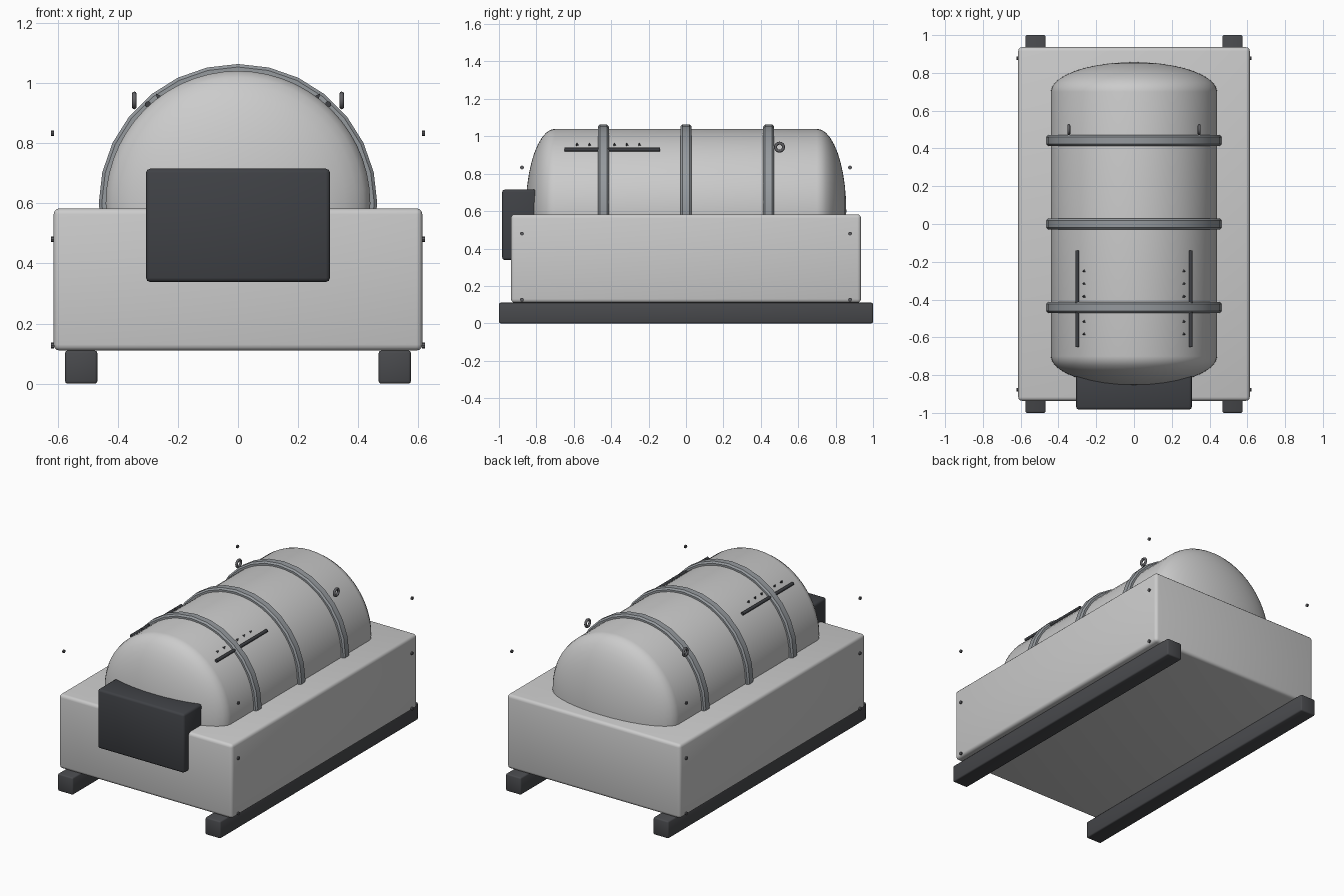
import bpy, bmesh, math
from mathutils import Matrix

if "Cube" in bpy.data.objects:
    bpy.data.objects.remove(bpy.data.objects["Cube"])


def material(name, rgb):
    m = bpy.data.materials.new(name)
    m.diffuse_color = (*rgb, 1)
    m.use_nodes = True
    m.node_tree.nodes["Principled BSDF"].inputs["Base Color"].default_value = m.diffuse_color
    return m


DARK = material("dark_paint", (0.05, 0.053, 0.06))
SKID = material("skid_paint", (0.065, 0.067, 0.073))
STEEL = material("band_steel", (0.3, 0.32, 0.34))
BOLT = material("bolt_steel", (0.12, 0.12, 0.13))


def finish(obj, name, mat=None, angle=35):
    obj.name = name
    if mat:
        obj.data.materials.append(mat)
    bpy.ops.object.select_all(action='DESELECT')
    obj.select_set(True)
    bpy.context.view_layer.objects.active = obj
    bpy.ops.object.shade_smooth_by_angle(angle=math.radians(angle))
    return obj


def box(name, lo, hi, bevel, mat=None, segments=2):
    bm = bmesh.new()
    bmesh.ops.create_cube(bm, size=1)
    for v in bm.verts:
        v.co = [(a + b) / 2 + c * (b - a) for a, b, c in zip(lo, hi, v.co)]
    bmesh.ops.bevel(bm, geom=bm.edges[:], offset=bevel, segments=segments,
                    profile=0.5, affect='EDGES')
    me = bpy.data.meshes.new(name)
    bm.to_mesh(me)
    bm.free()
    obj = bpy.data.objects.new(name, me)
    bpy.context.collection.objects.link(obj)
    return finish(obj, name, mat, 50)


def lathe(name, profile, closed, mat=None, sides=28, angle=35):
    """Spin (radius, y) points around the tank axis."""
    bm = bmesh.new()
    vs = [bm.verts.new((0, y, AXIS_Z + r)) for r, y in profile]
    es = [bm.edges.new(p) for p in zip(vs, vs[1:])]
    if closed:
        es.append(bm.edges.new((vs[-1], vs[0])))
    bmesh.ops.spin(bm, geom=vs + es, cent=(0, 0, AXIS_Z), axis=(0, 1, 0),
                   angle=math.tau, steps=sides, use_duplicate=False)
    bmesh.ops.remove_doubles(bm, verts=bm.verts[:], dist=1e-5)
    bmesh.ops.recalc_face_normals(bm, faces=bm.faces[:])
    me = bpy.data.meshes.new(name)
    bm.to_mesh(me)
    bm.free()
    obj = bpy.data.objects.new(name, me)
    bpy.context.collection.objects.link(obj)
    return finish(obj, name, mat, angle)


AXIS_Z, RADIUS = 0.6, 0.44

# Housing and front control box
box("housing", (-0.613, -0.936, 0.11), (0.613, 0.936, 0.583), 0.02, segments=3)
box("control_box", (-0.306, -0.983, 0.338), (0.306, -0.76, 0.715), 0.014, DARK)

# Tank with elliptical ends
cap = [(RADIUS * math.cos(t), 0.70 + 0.157 * math.sin(t))
       for t in (i * math.pi / 20 for i in range(11))]
lathe("tank", [(r, -y) for r, y in reversed(cap)] + cap, False, sides=56, angle=40)

# Straps around the tank
for i, y in enumerate((-0.442, 0, 0.442)):
    h, c = 0.029, 0.01
    lathe(f"strap_{i}", [(0.43, y - h), (0.463 - c, y - h), (0.463, y - h + c),
                         (0.463, y + h - c), (0.463 - c, y + h), (0.43, y + h)],
          True, STEEL, angle=30)

for side, s in (("left", -1), ("right", 1)):
    # Base skid
    x = s * 0.5215
    box(f"{side}_skid", (x - 0.0535, -1, 0), (x + 0.0535, 1, 0.11), 0.008, SKID)

    # Gauge rod with a row of small pointers
    bpy.ops.mesh.primitive_cylinder_add(vertices=12, radius=0.01, depth=0.51,
                                        location=(s * 0.30, -0.395, 0.929),
                                        rotation=(math.pi / 2, 0, 0))
    finish(bpy.context.object, f"{side}_gauge_rod", DARK)
    for i in range(6):
        bpy.ops.mesh.primitive_cone_add(vertices=3, radius1=0.014, depth=0.026,
                                        location=(s * 0.265, -0.583 + i * 0.0665, 0.955),
                                        rotation=(0, s * math.radians(37), 0))
        finish(bpy.context.object, f"{side}_pointer_{i}", DARK)

    # Lifting eye
    bpy.ops.mesh.primitive_torus_add(major_segments=16, minor_segments=8,
                                     major_radius=0.0215, minor_radius=0.008,
                                     location=(s * 0.345, 0.5, 0.942),
                                     rotation=(0, math.pi / 2, 0))
    finish(bpy.context.object, f"{side}_lifting_eye", BOLT, 60)

    # Bolt heads at three heights on both ends of the side
    for y in (-0.877, 0.877):
        for j, z in enumerate((0.127, 0.48, 0.833)):
            bpy.ops.mesh.primitive_cylinder_add(vertices=10, radius=0.01, depth=0.01,
                                                location=(s * 0.617, y, z),
                                                rotation=(0, math.pi / 2, 0))
            finish(bpy.context.object,
                   f"{side}_{'front' if y < 0 else 'back'}_bolt_{j}", BOLT)
